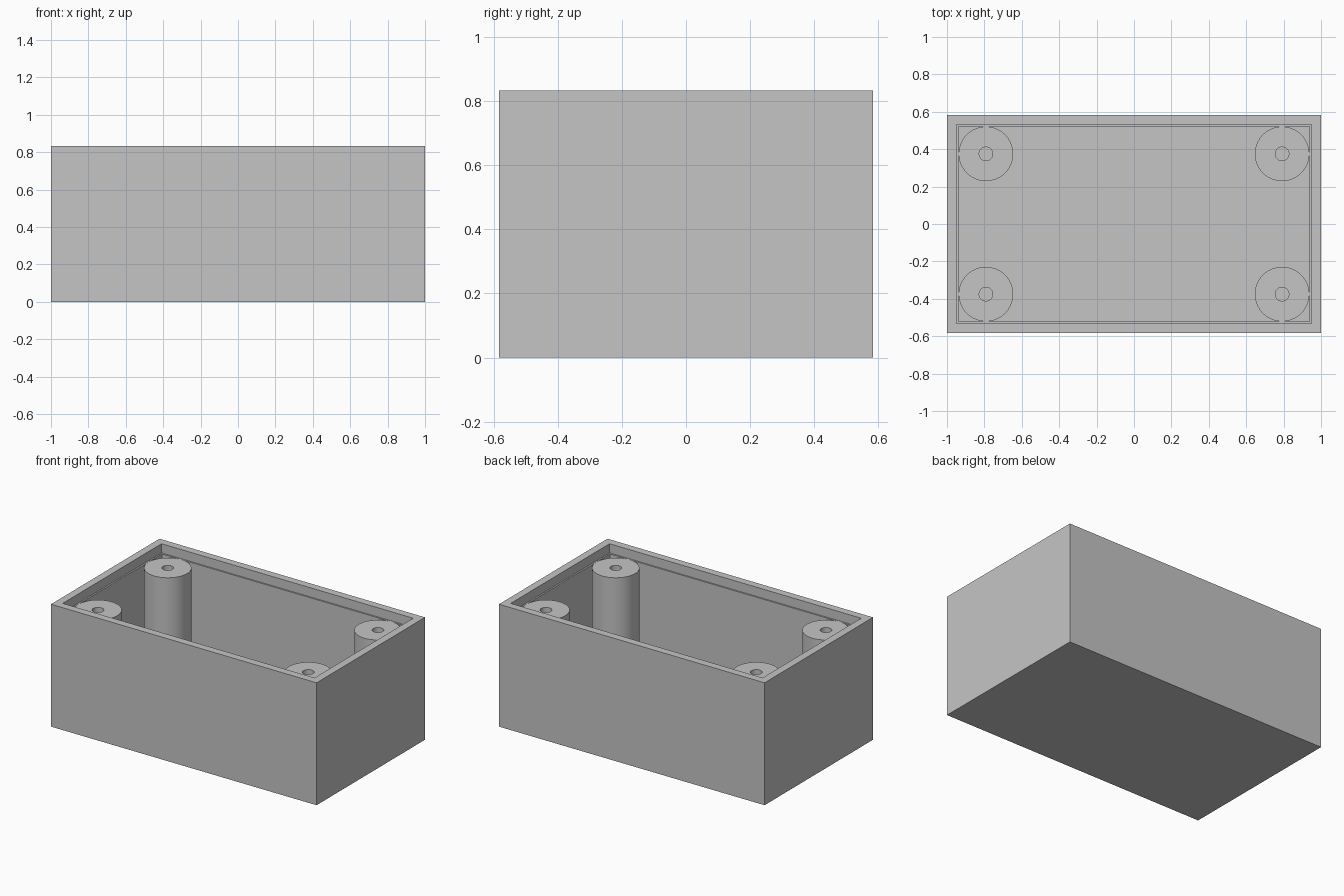
import bpy
import bmesh
import math
from mathutils import Matrix, Vector

old = bpy.data.objects.get("Cube")
if old:
    bpy.data.objects.remove(old, do_unlink=True)

UNIT = 2 / 96                     # box is 96 x 56 x 40 units
LENGTH, DEPTH, HEIGHT = 96 * UNIT, 56 * UNIT, 40 * UNIT
WALL, RIM, FLOOR = 3 * UNIT, 2.5 * UNIT, 3 * UNIT
LEDGE_Z = HEIGHT - 3 * UNIT
POST_R, HOLE_R = 7 * UNIT, 1.75 * UNIT

grey = bpy.data.materials.new("plain grey")
grey.use_nodes = True
grey.diffuse_color = (0.56, 0.56, 0.56, 1)
grey.node_tree.nodes["Principled BSDF"].inputs["Base Color"].default_value = grey.diffuse_color


def add_object(name, bm):
    bmesh.ops.recalc_face_normals(bm, faces=bm.faces[:])
    mesh = bpy.data.meshes.new(name)
    bm.to_mesh(mesh)
    bm.free()
    mesh.materials.append(grey)
    obj = bpy.data.objects.new(name, mesh)
    bpy.context.collection.objects.link(obj)
    return obj


def sink(bm, face, border, depth):
    """Inset a face and push its middle straight down; return the new bottom."""
    bmesh.ops.inset_region(bm, faces=[face], thickness=border, use_even_offset=True)
    face = bmesh.ops.extrude_discrete_faces(bm, faces=[face])["faces"][0]
    bmesh.ops.translate(bm, verts=face.verts[:], vec=(0, 0, -depth))
    return face


# Open box with a shallow lid ledge inside the rim
bm = bmesh.new()
bmesh.ops.create_cube(bm, size=1, matrix=Matrix.Translation((0, 0, HEIGHT / 2))
                      @ Matrix.Diagonal((LENGTH, DEPTH, HEIGHT, 1)))
bm.normal_update()
top = max(bm.faces, key=lambda f: f.calc_center_median().z)
top = sink(bm, top, RIM, HEIGHT - LEDGE_Z)
sink(bm, top, WALL - RIM, LEDGE_Z - FLOOR)
add_object("box_shell", bm)


# Round corner posts with a screw hole, turned from one profile
def add_post(name, x, y):
    bm = bmesh.new()
    profile = [(POST_R, FLOOR), (POST_R, LEDGE_Z), (HOLE_R, LEDGE_Z), (HOLE_R, FLOOR)]
    verts = [bm.verts.new((r, 0, z)) for r, z in profile]
    edges = [bm.edges.new(pair) for pair in zip(verts, verts[1:])]
    bmesh.ops.spin(bm, geom=verts + edges, cent=(0, 0, 0), axis=(0, 0, 1),
                   angle=math.tau, steps=64)
    bmesh.ops.remove_doubles(bm, verts=bm.verts[:], dist=1e-4)
    # close the foot so the normals resolve outward
    rims = [e for e in bm.edges if e.is_boundary]
    bmesh.ops.bridge_loops(bm, edges=rims)
    bmesh.ops.translate(bm, verts=bm.verts[:], vec=Vector((x, y, 0)))
    return add_object(name, bm)


post_x = LENGTH / 2 - WALL - POST_R
post_y = DEPTH / 2 - WALL - POST_R
for side, sx in (("left", 1), ("right", -1)):
    for end, sy in (("front", -1), ("back", 1)):
        post = add_post(f"{end}_{side}_post", sx * post_x, sy * post_y)
        bpy.ops.object.select_all(action="DESELECT")
        post.select_set(True)
        bpy.context.view_layer.objects.active = post
        bpy.ops.object.shade_smooth_by_angle(angle=math.radians(30))
